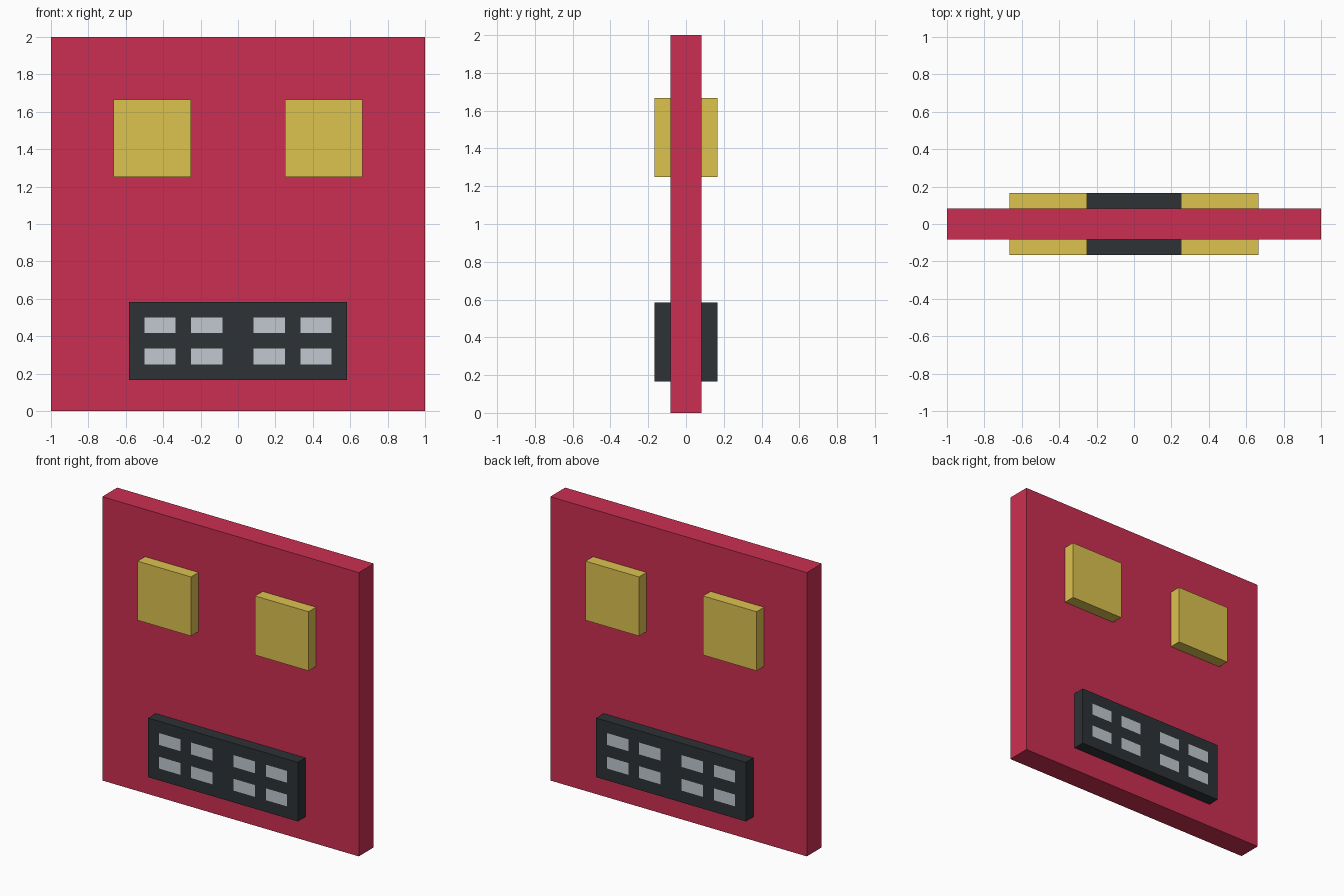
import bpy
import bmesh
from mathutils import Matrix, Vector

if "Cube" in bpy.data.objects:
    bpy.data.objects.remove(bpy.data.objects["Cube"])

U = 1 / 12  # the whole model sits on a grid of twelfths


def material(name, hex_rgb):
    srgb = [int(hex_rgb[i:i + 2], 16) / 255 for i in (0, 2, 4)]
    lin = [c / 12.92 if c <= 0.04045 else ((c + 0.055) / 1.055) ** 2.4 for c in srgb]
    mat = bpy.data.materials.new(name)
    mat.diffuse_color = (*lin, 1)
    mat.use_nodes = True
    mat.node_tree.nodes["Principled BSDF"].inputs["Base Color"].default_value = mat.diffuse_color
    return mat


def box(name, lo, hi, mats, mirror=(False, False, False), detail=None):
    """Box between two corners given in grid units, optionally mirrored."""
    lo, hi = Vector(lo) * U, Vector(hi) * U
    bm = bmesh.new()
    bmesh.ops.create_cube(bm, size=1, matrix=Matrix.Translation((lo + hi) / 2)
                          @ Matrix.Diagonal((*(hi - lo), 1)))
    if detail:
        detail(bm)
    mesh = bpy.data.meshes.new(name)
    bm.to_mesh(mesh)
    bm.free()
    for mat in mats:
        mesh.materials.append(mat)
    obj = bpy.data.objects.new(name, mesh)
    bpy.context.collection.objects.link(obj)
    if any(mirror):
        obj.modifiers.new("Mirror", 'MIRROR').use_axis = mirror
    return obj


def add_slots(bm):
    """Cut the front face into cells and colour the slot cells."""
    cuts = [((x, 0, 0), (1, 0, 0)) for x in (-6, -4, -3, -1, 1, 3, 4, 6)]
    cuts += [((0, 0, z), (0, 0, 1)) for z in (3, 4, 5, 6)]
    for co, normal in cuts:
        front = [f for f in bm.faces if f.normal.y < -0.9]
        geom = front + list({e for f in front for e in f.edges}) \
            + list({v for f in front for v in f.verts})
        bmesh.ops.bisect_plane(bm, geom=geom, plane_co=Vector(co) * U, plane_no=normal)
    for f in bm.faces:
        c = f.calc_center_median() / U
        if f.normal.y < -0.9 and (1 < abs(c.x) < 3 or 4 < abs(c.x) < 6) \
                and (3 < c.z < 4 or 5 < c.z < 6):
            f.material_index = 1


red = material("red", "CB2F51")
yellow = material("yellow", "DCC24F")
dark = material("dark", "2E3235")
light = material("light_grey", "C1C8D0")

# Main slab
box("panel", (-12, -1, 0), (12, 1, 24), [red])
# Four square pads, two on each side
box("square_pads", (3, -2, 15), (8, -0.9, 20), [yellow], (True, True, False))
# Dark slotted plates, front and back
box("slotted_plates", (-7, -2, 2), (7, -0.9, 7), [dark, light], (False, True, False), add_slots)
